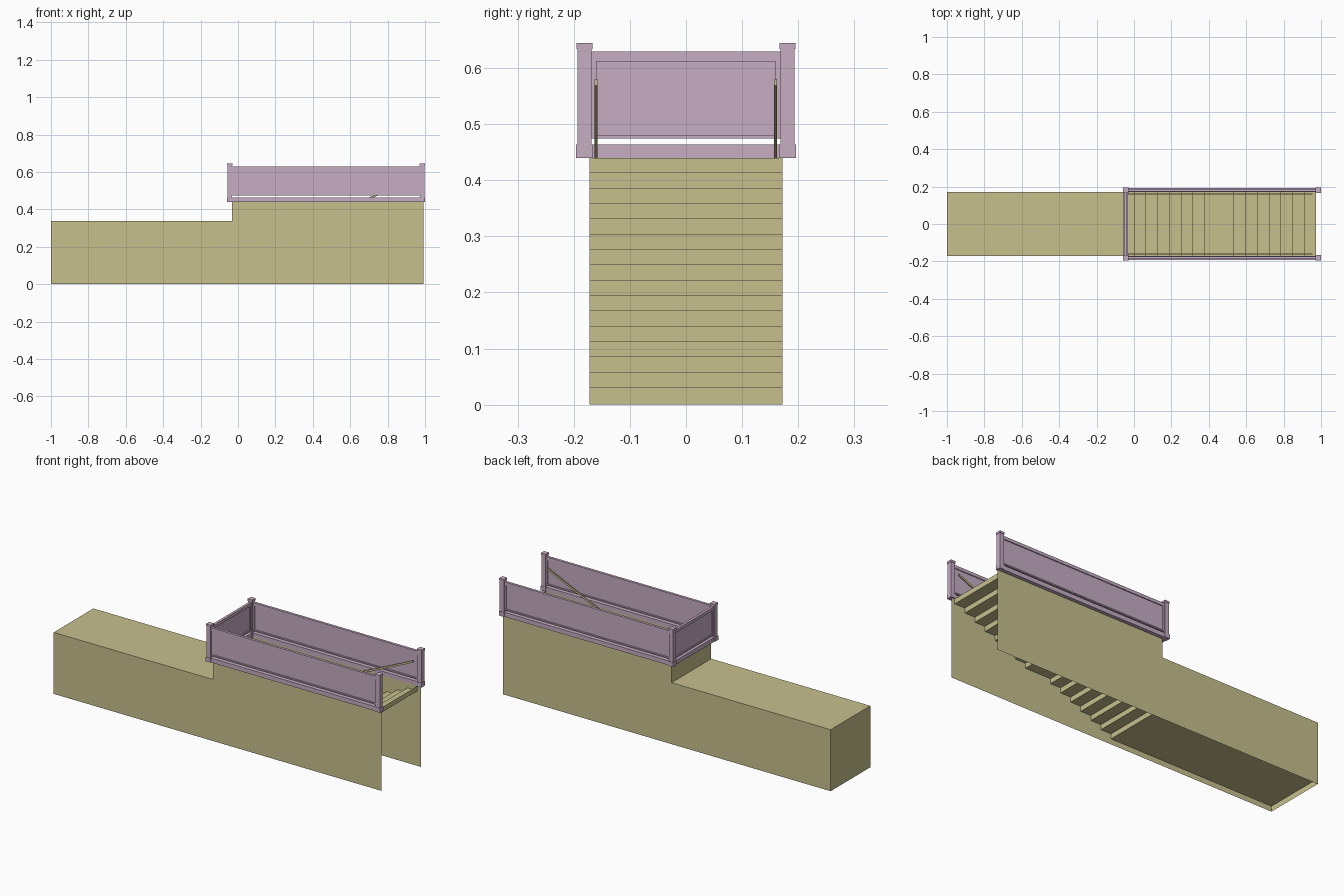
import bpy, bmesh

if "Cube" in bpy.data.objects:
    bpy.data.objects.remove(bpy.data.objects["Cube"])

def material(name, rgb):
    m = bpy.data.materials.new(name)
    m.diffuse_color = (*rgb, 1)
    m.use_nodes = True
    m.node_tree.nodes["Principled BSDF"].inputs["Base Color"].default_value = m.diffuse_color
    return m

STONE = material("olive_stone", (0.57, 0.53, 0.27))
METAL = material("mauve_metal", (0.57, 0.42, 0.55))

def finish(name, bm, mat):
    bmesh.ops.recalc_face_normals(bm, faces=bm.faces)
    me = bpy.data.meshes.new(name)
    bm.to_mesh(me)
    bm.free()
    me.materials.append(mat)
    ob = bpy.data.objects.new(name, me)
    bpy.context.collection.objects.link(ob)
    return ob

def ribbon(name, pts, y, mat):
    """Open sheet following an x-z path across the width."""
    bm = bmesh.new()
    rows = [[bm.verts.new((x, s * y, z)) for s in (-1, 1)] for x, z in pts]
    for a, b in zip(rows, rows[1:]):
        bm.faces.new((a[0], b[0], b[1], a[1]))
    return finish(name, bm, mat)

def boxes(name, spans, mat):
    """One object made of boxes given as (x0, x1, y0, y1, z0, z1)."""
    bm = bmesh.new()
    for x0, x1, y0, y1, z0, z1 in spans:
        vs = bmesh.ops.create_cube(bm, size=1)["verts"]
        for v in vs:
            v.co = ((x0 + x1) / 2 + v.co.x * (x1 - x0),
                    (y0 + y1) / 2 + v.co.y * (y1 - y0),
                    (z0 + z1) / 2 + v.co.z * (z1 - z0))
    return finish(name, bm, mat)

HALF = 0.172           # half width of the passage
TOP, FLOOR = 0.44, 0.03
RISE = (TOP - FLOOR) / 15
RUN = 0.0628

# Side walls of the passage
outline = [(-1, 0), (0.993, 0), (0.993, TOP), (-0.033, TOP), (-0.033, 0.338), (-1, 0.338)]
for side, label in ((-1, "front"), (1, "back")):
    bm = bmesh.new()
    bm.faces.new([bm.verts.new((x, side * HALF, z)) for x, z in outline])
    finish(label + "_wall", bm, STONE)

# End wall, roof and the upstand behind the stair opening
ribbon("end_wall_and_roof", [(-1, 0), (-1, FLOOR), (-1, 0.338), (-0.033, 0.338), (-0.033, TOP)], HALF, STONE)

# Two flights of stairs with a landing, running out into the floor
path, z = [], TOP
for start, count in ((0.972, 8), (0.376, 7)):
    for i in range(count):
        x = start - i * RUN
        path += [(x, z), (x, z - RISE)]
        z -= RISE
path.append((-1, FLOOR))
ribbon("stairs_and_floor", path, HALF, STONE)

# Handrails following the stairs
rail = [(0.955, 0.58), (0.532, 0.387), (0.376, 0.387), (-0.06, 0.197), (-0.12, 0.197)]
for side, label in ((-1, "front"), (1, "back")):
    bm = bmesh.new()
    loop = rail + [(x, z - 0.011) for x, z in reversed(rail)]
    y = 0.157 if side > 0 else -0.163
    face = bm.faces.new([bm.verts.new((x, y, z)) for x, z in loop])
    new = bmesh.ops.extrude_face_region(bm, geom=[face])["geom"]
    bmesh.ops.translate(bm, vec=(0, 0.005, 0), verts=[v for v in new if isinstance(v, bmesh.types.BMVert)])
    finish(label + "_handrail", bm, STONE)

# Corner posts with a base and a cap
X0, X1, Y = -0.044, 0.985, 0.181
for x, xl in ((X0, "left"), (X1, "right")):
    for y, yl in ((-Y, "front"), (Y, "back")):
        spans = [(x - w, x + w, y - w, y + w, a, b)
                 for w, a, b in ((0.015, TOP, 0.464), (0.0125, 0.464, 0.634), (0.0145, 0.634, 0.645))]
        boxes(f"{yl}_{xl}_post", spans, METAL)

# Framed guard panels: (half thickness, end inset, z0, z1)
bars = ((0.011, 0, TOP, 0.464), (0.007, 0, 0.474, 0.481),
        (0.002, 0, 0.481, 0.612), (0.007, 0, 0.612, 0.629))
a, b = X0 + 0.0125, X1 - 0.0125
for y, label in ((-Y, "front"), (Y, "back")):
    spans = [(a, b, y - t, y + t, z0, z1) for t, _, z0, z1 in bars]
    spans += [(x, x + 0.009, y - 0.006, y + 0.006, 0.481, 0.612) for x in (a, b - 0.009)]
    boxes(label + "_guard_panel", spans, METAL)
c = Y - 0.0125
spans = [(X0 - t, X0 + t, -c, c, z0, z1) for t, _, z0, z1 in bars]
spans += [(X0 - 0.006, X0 + 0.006, y, y + 0.009, 0.481, 0.612) for y in (-c, c - 0.009)]
boxes("left_guard_panel", spans, METAL)
